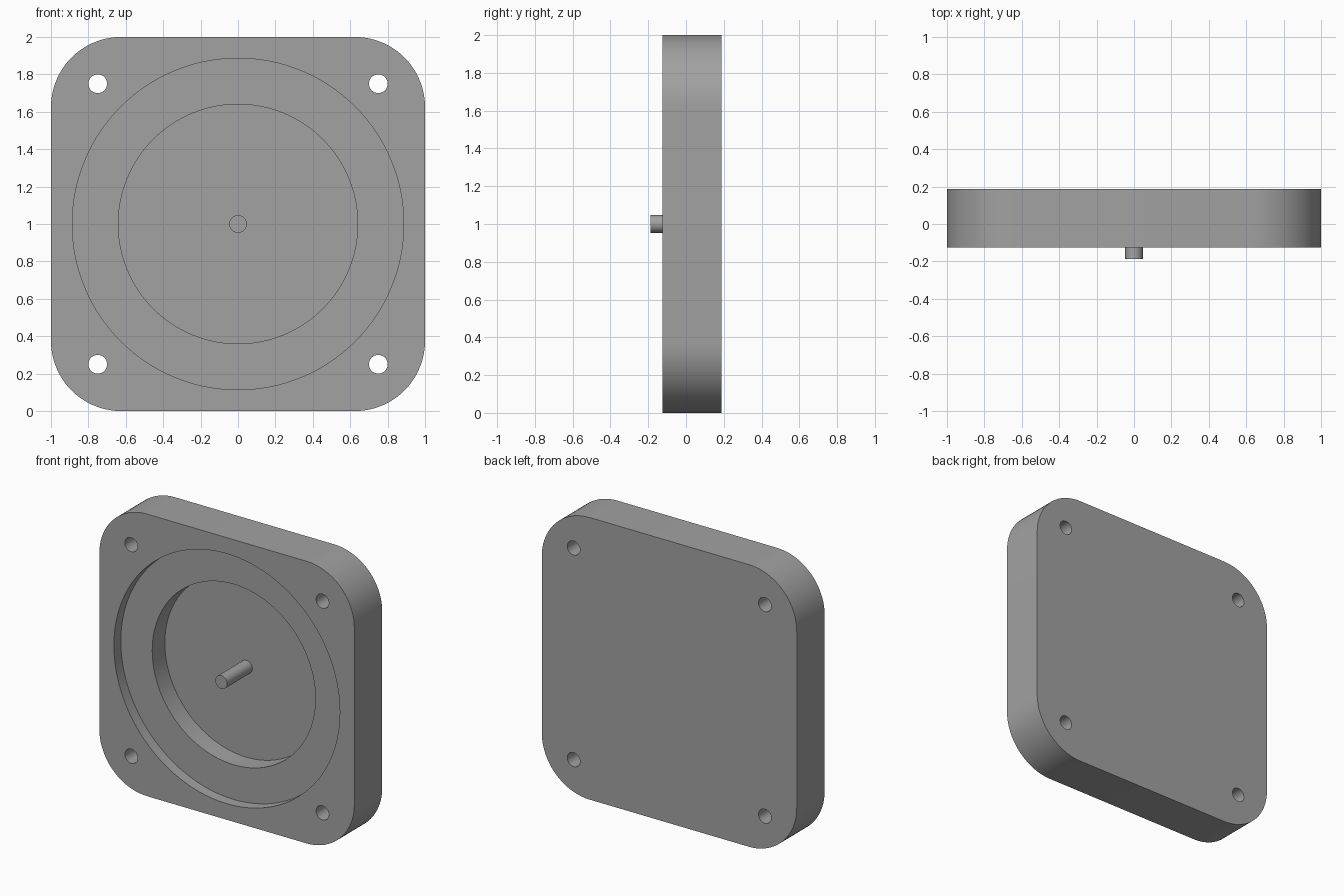
import bpy, bmesh, math

if "Cube" in bpy.data.objects:
    bpy.data.objects.remove(bpy.data.objects["Cube"])

FRONT, BACK = -0.125, 0.1875      # plate faces along y
STEP_Y, FLOOR_Y = -0.047, 0.094   # stepped recess depths
PIN_TIP = -0.1875
CZ = 1.0                          # height of the plate centre

grey = bpy.data.materials.new("mid grey")
grey.diffuse_color = (0.36, 0.36, 0.36, 1)
grey.use_nodes = True
grey.node_tree.nodes["Principled BSDF"].inputs["Base Color"].default_value = grey.diffuse_color


def prism(name, outline, y0, y1):
    """Extrude an (x, z) outline along y."""
    bm = bmesh.new()
    face = bm.faces.new([bm.verts.new((x, y0, z)) for x, z in outline])
    ext = bmesh.ops.extrude_face_region(bm, geom=[face])
    moved = [v for v in ext["geom"] if isinstance(v, bmesh.types.BMVert)]
    bmesh.ops.translate(bm, verts=moved, vec=(0, y1 - y0, 0))
    bmesh.ops.recalc_face_normals(bm, faces=bm.faces)
    mesh = bpy.data.meshes.new(name)
    bm.to_mesh(mesh)
    bm.free()
    mesh.materials.append(grey)
    obj = bpy.data.objects.new(name, mesh)
    bpy.context.collection.objects.link(obj)
    return obj


def circle(r, n, x=0.0, z=CZ):
    return [(x + r * math.cos(2 * math.pi * i / n),
             z + r * math.sin(2 * math.pi * i / n)) for i in range(n)]


def rounded_square(half, r, n):
    pts = []
    for k, (sx, sz) in enumerate([(1, 1), (-1, 1), (-1, -1), (1, -1)]):
        for i in range(n + 1):
            a = math.pi / 2 * (k + i / n)
            pts.append((sx * (half - r) + r * math.cos(a),
                        CZ + sz * (half - r) + r * math.sin(a)))
    return pts


def shade(obj):
    bpy.ops.object.select_all(action='DESELECT')
    obj.select_set(True)
    bpy.context.view_layer.objects.active = obj
    bpy.ops.object.shade_smooth_by_angle(angle=math.radians(30))


# Square plate with rounded corners
plate = prism("mounting_plate", rounded_square(1.0, 0.375, 20), FRONT, BACK)

# Cutters: two-step round recess and four corner bolt holes
cutters = [
    prism("outer_recess_cutter", circle(0.886, 128), FRONT - 0.1, STEP_Y),
    prism("inner_recess_cutter", circle(0.64, 96), FRONT - 0.2, FLOOR_Y),
]
for sx in (-1, 1):
    for sz in (-1, 1):
        cutters.append(prism("bolt_hole_cutter",
                             circle(0.05, 32, sx * 0.75, CZ + sz * 0.75),
                             FRONT - 0.1, BACK + 0.1))
for c in cutters:
    mod = plate.modifiers.new(c.name, 'BOOLEAN')
    mod.operation = 'DIFFERENCE'
    mod.solver = 'EXACT'
    mod.object = c

# Bake the cuts, then drop the cutters
deps = bpy.context.evaluated_depsgraph_get()
cut_mesh = bpy.data.meshes.new_from_object(plate.evaluated_get(deps))
plate.modifiers.clear()
plate.data = cut_mesh
for c in cutters:
    bpy.data.objects.remove(c)
shade(plate)

# Centre pin rising from the recess floor
pin = prism("centre_pin", circle(0.047, 32), PIN_TIP, FLOOR_Y + 0.005)
shade(pin)
